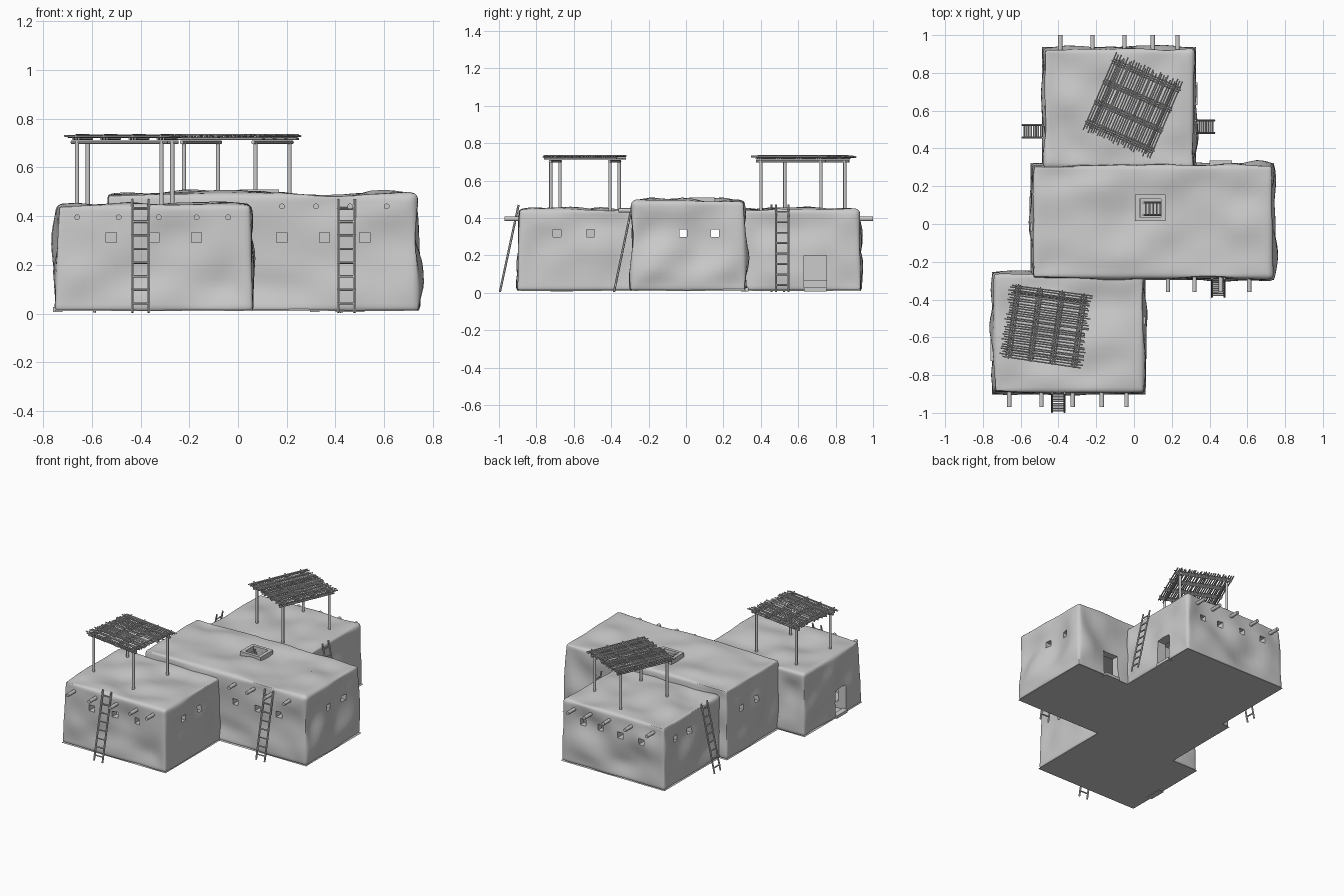
import bpy, bmesh, math, random
from mathutils import Vector, Matrix, noise

random.seed(4)
if "Cube" in bpy.data.objects:
    bpy.data.objects.remove(bpy.data.objects["Cube"])

# One plain clay colour
clay = bpy.data.materials.new("grey clay")
clay.use_nodes = True
CLAY = (0.6, 0.6, 0.6, 1)
clay.diffuse_color = CLAY
clay.node_tree.nodes["Principled BSDF"].inputs["Base Color"].default_value = CLAY


def finish(bm, name):
    mesh = bpy.data.meshes.new(name)
    bm.to_mesh(mesh)
    bm.free()
    mesh.materials.append(clay)
    ob = bpy.data.objects.new(name, mesh)
    bpy.context.collection.objects.link(ob)
    return ob


def smooth(ob, angle=40):
    bpy.ops.object.select_all(action='DESELECT')
    ob.select_set(True)
    bpy.context.view_layer.objects.active = ob
    bpy.ops.object.shade_smooth_by_angle(angle=math.radians(angle))


def box(bm, centre, size):
    m = Matrix.Translation(centre) @ Matrix.Diagonal((*size, 1))
    return bmesh.ops.create_cube(bm, size=1, matrix=m)["verts"]


def pole(bm, a, b, r, sides=6):
    a, b = Vector(a), Vector(b)
    m = Matrix.Translation((a + b) / 2) @ (b - a).to_track_quat('Z', 'Y').to_matrix().to_4x4()
    bmesh.ops.create_cone(bm, cap_ends=True, segments=sides, radius1=r, radius2=r,
                          depth=(b - a).length, matrix=m)


# Weathered adobe block: rounded, slightly tapered box with soft lumps
def adobe(name, x0, x1, y0, y1, top, openings, seed):
    lo, hi = Vector((x0, y0, 0.01)), Vector((x1, y1, top))
    mid, half = (lo + hi) / 2, (hi - lo) / 2
    r = 0.018
    bm = bmesh.new()
    box(bm, (0, 0, 0), (2, 2, 2))
    bmesh.ops.subdivide_edges(bm, edges=bm.edges[:], cuts=23, use_grid_fill=True)
    for v in bm.verts:
        # crowd the grid towards the edges so the rounding stays tight
        q = Vector([math.sin(c * math.pi / 2) * h for c, h in zip(v.co, half)])
        core = Vector([max(-h + r, min(h - r, c)) for c, h in zip(q, half)])
        n = (q - core).normalized()
        floor = v.co.z < -0.99
        p = mid + (q if floor else core + n * r)
        f = (p.z - lo.z) / (hi.z - lo.z)
        flare = 0.012 * (1 - f)
        lump = noise.noise(p * 5 + Vector((seed, seed * 2, 0)))
        fade = 1
        for c, h in zip(q, half):
            if abs(n.dot(Vector((c, 0, 0)))) < 2:
                pass
        inset = sorted((h - abs(c)) for c, h in zip(q, half))[1]
        fade = 0.25 + 0.75 * min(1, inset / 0.1)
        if not floor:
            p += n * lump * 0.036 * fade
        p.x += math.copysign(flare * abs(q.x) / half.x, q.x)
        p.y += math.copysign(flare * abs(q.y) / half.y, q.y)
        p.z = max(p.z, lo.z)
        v.co = p
    ob = finish(bm, name)

    # hollow room with windows, doors and hatch cut through
    cut = bmesh.new()
    t = 0.055
    box(cut, mid, half * 2 - Vector((t, t, t)) * 2)
    for centre, size in openings:
        box(cut, centre, size)
    cutter = finish(cut, name + "_cutter")
    cutter.hide_render = True
    mod = ob.modifiers.new("openings", 'BOOLEAN')
    mod.operation, mod.solver, mod.object, mod.use_self = 'DIFFERENCE', 'EXACT', cutter, True
    bpy.context.view_layer.objects.active = ob
    bpy.ops.object.modifier_apply(modifier=mod.name)
    bpy.data.objects.remove(cutter)
    smooth(ob)


W, D = 0.042, 0.2


def win_y(y, xs):
    return [((x, y, 0.312), (W, D, W)) for x in xs]


def win_x(x, ys):
    return [((x, y, 0.318), (D, W, W)) for y in ys]


front_door = [((-0.75, -0.665, 0.11), (D, 0.12, 0.18))]
middle_door = [((0.46, 0.31, 0.11), (0.12, D, 0.18))]
back_door = [((0.32, 0.69, 0.11), (D, 0.12, 0.18))]
hatch = [((0.09, 0.085, 0.48), (0.11, 0.095, D))]

adobe("front_house", -0.74, 0.05, -0.89, -0.265, 0.445,
      win_y(-0.89, (-0.52, -0.345, -0.17)) + win_x(0.05, (-0.69, -0.51)) + front_door, 3.3)
adobe("middle_house", -0.535, 0.73, -0.285, 0.31, 0.49,
      win_y(-0.285, (0.18, 0.355, 0.52)) + win_x(0.73, (-0.015, 0.155))
      + win_x(-0.535, (-0.015, 0.155)) + middle_door + hatch, 7.1)
adobe("back_house", -0.475, 0.315, 0.30, 0.925, 0.445,
      win_y(0.925, (-0.31, -0.14, 0.03, 0.17)) + win_x(-0.475, (0.63, 0.78)) + back_door, 11.7)

# Door steps
for name, c, s in (("front_step", (-0.74, -0.665, 0.017), (0.04, 0.12, 0.02)),
                   ("middle_step", (0.46, 0.315, 0.017), (0.12, 0.04, 0.02)),
                   ("back_step", (0.315, 0.69, 0.017), (0.04, 0.12, 0.02))):
    bm = bmesh.new()
    box(bm, c, s)
    finish(bm, name)

# Raised rim round the roof hatch
bm = bmesh.new()
for s in (-1, 1):
    box(bm, (0.087, 0.085 + s * 0.059, 0.49), (0.162, 0.022, 0.04))
    box(bm, (0.087 + s * 0.069, 0.085, 0.49), (0.024, 0.096, 0.04))
finish(bm, "hatch_rim")


# Projecting roof beams
def roof_beams(name, xs, y0, y1, z):
    bm = bmesh.new()
    for x in xs:
        pole(bm, (x, y0, z), (x, y1, z), 0.012, 10)
    smooth(finish(bm, name))


roof_beams("front_roof_beams", (-0.66, -0.49, -0.325, -0.17, -0.04), -0.97, -0.86, 0.395)
roof_beams("middle_roof_beams", (0.18, 0.32, 0.46, 0.61), -0.36, -0.25, 0.44)
roof_beams("back_roof_beams", (-0.39, -0.22, -0.05, 0.10, 0.23), 0.9, 1.0, 0.395)


# Leaning ladders
def ladder(name, foot, head, rungs=8):
    foot, head = Vector(foot), Vector(head)
    side = (head - foot).cross(Vector((0, 0, 1))).normalized() * 0.033
    bm = bmesh.new()
    for s in (-1, 1):
        pole(bm, foot + side * s, head + side * s, 0.006)
    for i in range(rungs):
        p = foot.lerp(head, 0.08 + 0.84 * i / (rungs - 1))
        pole(bm, p - side * 1.15, p + side * 1.15, 0.005)
    smooth(finish(bm, name))


ladder("front_ladder", (-0.40, -0.995, 0.004), (-0.40, -0.895, 0.47))
ladder("middle_ladder", (0.445, -0.385, 0.004), (0.445, -0.288, 0.47))
ladder("back_left_ladder", (0.425, 0.515, 0.004), (0.325, 0.515, 0.47))
ladder("back_right_ladder", (-0.59, 0.49, 0.004), (-0.485, 0.49, 0.47))
ladder("hatch_ladder", (0.21, 0.08, 0.07), (0.05, 0.08, 0.5))


# Shade shelters: four posts, beams, and a canopy of crossed sticks
def shelter(name, x, y, angle, base):
    bm = bmesh.new()
    px, py = 0.175, 0.16
    for sx in (-1, 1):
        for sy in (-1, 1):
            pole(bm, (sx * px, sy * py, base), (sx * px, sy * py, 0.71), 0.009, 10)
    for s in (-1, 1):
        pole(bm, (-0.2, s * py, 0.703), (0.2, s * py, 0.703), 0.008, 8)
    for i in range(4):
        cx = -0.175 + 0.117 * i
        for k in (-1, 0, 1):
            pole(bm, (cx + k * 0.012, -0.195, 0.717), (cx + k * 0.012, 0.195, 0.717), 0.005)
    rows = 30
    for i in range(rows):
        cy = -0.19 + 0.38 * i / (rows - 1) + random.uniform(-0.002, 0.002)
        reach = [0.215 + random.uniform(-0.01, 0.012) for k in range(2)]
        z = 0.727 + random.uniform(-0.002, 0.003)
        pole(bm, (-reach[0], cy, z), (reach[1], cy + random.uniform(-0.004, 0.004), z), 0.0042)
    for i in range(4):
        cx = -0.175 + 0.117 * i
        pole(bm, (cx, -0.2, 0.732), (cx, 0.2, 0.732), 0.004)
    ob = finish(bm, name)
    ob.location = (x, y, 0)
    ob.rotation_euler.z = math.radians(angle)
    smooth(ob)


shelter("front_shelter", -0.465, -0.54, -8, 0.43)
shelter("back_shelter", -0.005, 0.625, 66.5, 0.43)
